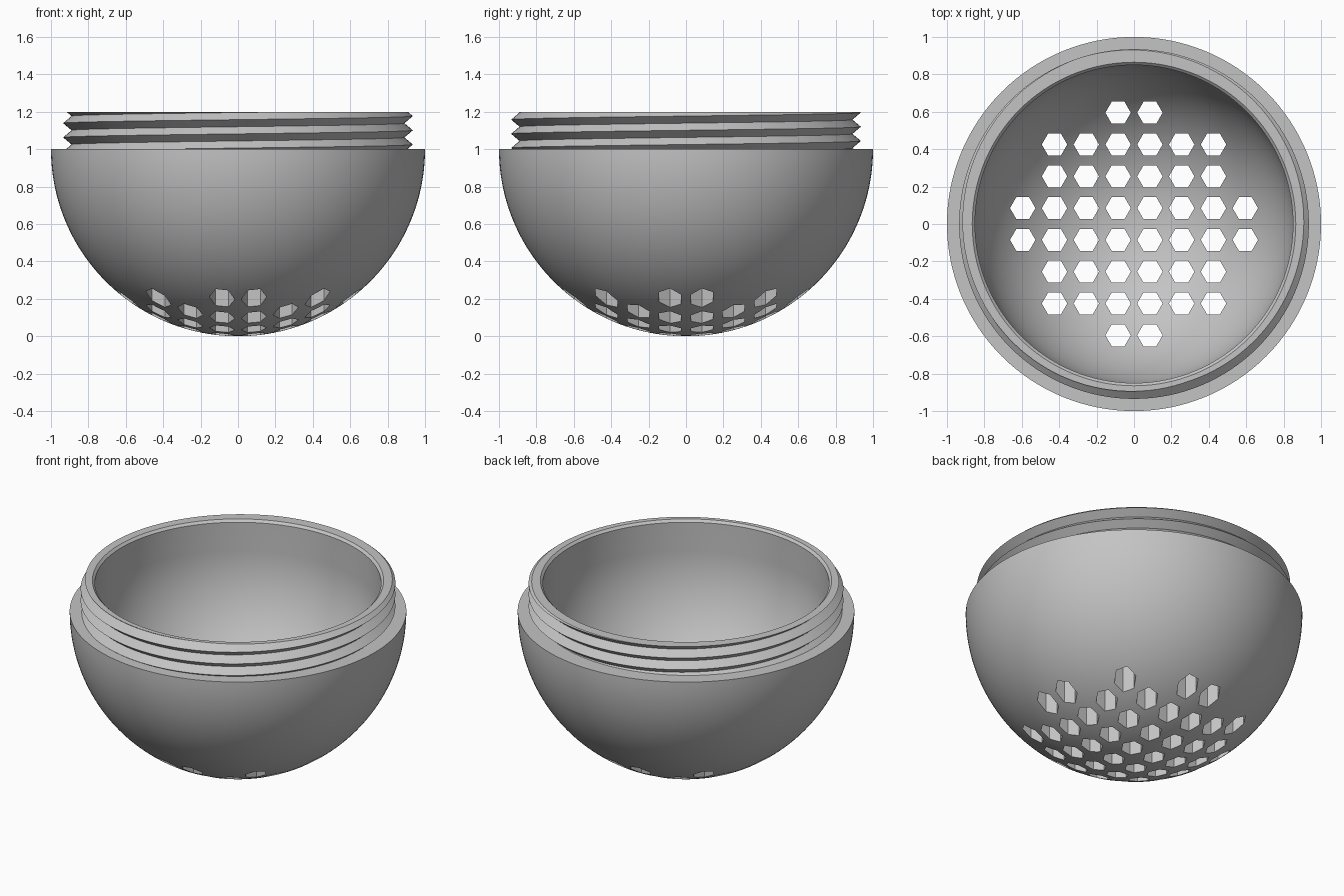
import bpy
import bmesh
from math import sin, cos, pi, tau, hypot

cube = bpy.data.objects.get("Cube")
if cube:
    bpy.data.objects.remove(cube)

SEGMENTS, RINGS = 128, 48
OUTER, INNER, LIP = 1.0, 0.85, 0.865
NECK_LOW, NECK_TOP = 1.0, 1.2
ROOT, CREST, PITCH, START = 0.89, 0.935, 0.076, 1.025
HOLE_STEP, HOLE_RADIUS, HOLE_LIMIT = 0.17, 0.068, 0.62

grey = bpy.data.materials.new("plain grey")
grey.use_nodes = True
colour = (0.55, 0.55, 0.55, 1)
grey.diffuse_color = colour
grey.node_tree.nodes["Principled BSDF"].inputs["Base Color"].default_value = colour


def make_object(name, bm):
    bmesh.ops.recalc_face_normals(bm, faces=bm.faces[:])
    mesh = bpy.data.meshes.new(name)
    bm.to_mesh(mesh)
    bm.free()
    mesh.materials.append(grey)
    obj = bpy.data.objects.new(name, mesh)
    bpy.context.collection.objects.link(obj)
    return obj


def thread_point(z, turn):
    """Radius and height on the V thread, clipped to the neck."""
    z = min(max(z, NECK_LOW), NECK_TOP)
    phase = ((z - START) / PITCH - turn) % 1
    return ROOT + (CREST - ROOT) * abs(1 - 2 * phase), z


def section(turn):
    """Closed wall section at one angle, from outer pole to inner pole."""
    angles = [i / RINGS * pi / 2 for i in range(RINGS + 1)]
    points = [(OUTER * sin(a), 1 - OUTER * cos(a)) for a in angles]
    points += [thread_point(START + PITCH * (turn + k / 2), turn) for k in range(-5, 9)]
    points += [(LIP, NECK_TOP), (INNER, NECK_TOP - 0.015)]
    points += [(INNER * sin(a), 1 - INNER * cos(a)) for a in reversed(angles)]
    return points


# Bowl wall with threaded neck, swept around the axis
bm = bmesh.new()
columns = []
for i in range(SEGMENTS + 1):
    turn = i / SEGMENTS
    c, s = cos(turn * tau), sin(turn * tau)
    columns.append([bm.verts.new((r * c, r * s, z)) for r, z in section(turn)])
for a, b in zip(columns, columns[1:]):
    for j in range(len(a) - 1):
        bm.faces.new((a[j], b[j], b[j + 1], a[j + 1]))
bmesh.ops.remove_doubles(bm, verts=bm.verts[:], dist=0.0001)
bowl = make_object("threaded_bowl", bm)

# Hexagonal drain holes, drilled straight up through the base
bm = bmesh.new()
steps = [(i + 0.5) * HOLE_STEP for i in range(-4, 4)]
for x in steps:
    for y in steps:
        if hypot(x, y) > HOLE_LIMIT:
            continue
        rings = [[bm.verts.new((x + HOLE_RADIUS * cos(k * tau / 6),
                                y + HOLE_RADIUS * sin(k * tau / 6), z))
                  for k in range(6)] for z in (-0.1, 0.7)]
        bm.faces.new(rings[0][::-1])
        bm.faces.new(rings[1])
        for k in range(6):
            n = (k + 1) % 6
            bm.faces.new((rings[0][k], rings[0][n], rings[1][n], rings[1][k]))
cutter = make_object("hole_cutter", bm)
cutter.hide_render = True

drill = bowl.modifiers.new("drain holes", "BOOLEAN")
drill.operation = "DIFFERENCE"
drill.solver = "EXACT"
drill.object = cutter

bpy.ops.object.select_all(action="DESELECT")
bowl.select_set(True)
bpy.context.view_layer.objects.active = bowl
bpy.ops.object.modifier_apply(modifier=drill.name)
bpy.data.objects.remove(cutter)
bpy.ops.object.shade_smooth_by_angle(angle=pi / 6)
